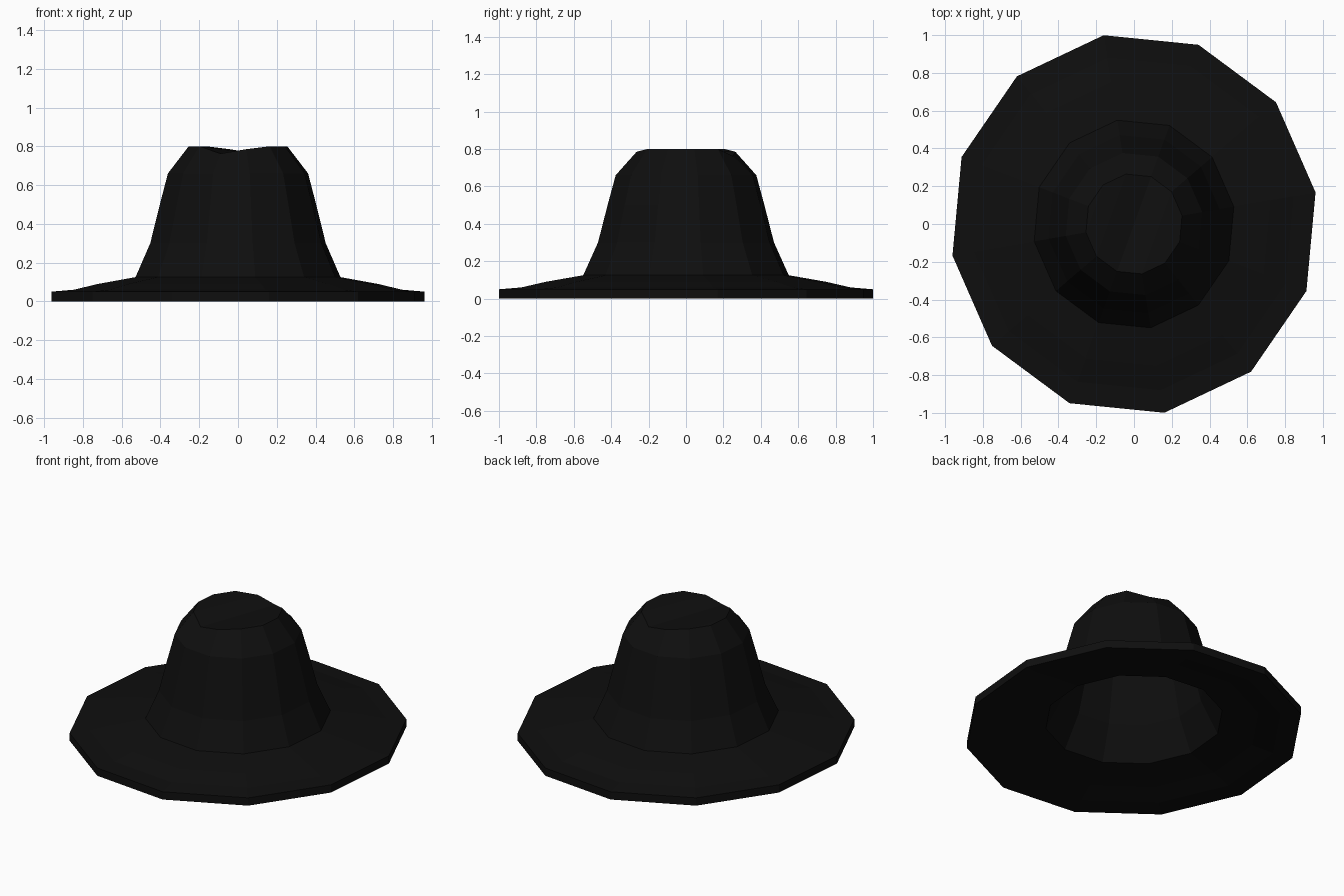
import bpy, bmesh, math

if "Cube" in bpy.data.objects:
    bpy.data.objects.remove(bpy.data.objects["Cube"])

SIDES = 12
PHASE = math.radians(9.5)
ASPECT = 0.962  # hat is slightly narrower across x

felt = bpy.data.materials.new("black felt")
felt.diffuse_color = (0.0045, 0.0045, 0.0045, 1)
felt.use_nodes = True
felt.node_tree.nodes["Principled BSDF"].inputs["Base Color"].default_value = felt.diffuse_color

# (radius, height) from brim edge up to the crown top
OUTER = [(1.013, 0.05), (0.892, 0.06), (0.76, 0.09), (0.557, 0.125),
         (0.477, 0.30), (0.425, 0.50), (0.381, 0.66), (0.268, 0.80)]
INNER = [(1.013, 0.0), (0.89, 0.01), (0.755, 0.04), (0.535, 0.077),
         (0.428, 0.28), (0.375, 0.49), (0.335, 0.635), (0.245, 0.75)]
# lowering of the top ring where the crease runs through it
DIP = {2: 0.038, 3: 0.015, 8: 0.038, 9: 0.015}

bm = bmesh.new()


def ring(r, z, dips={}):
    verts = []
    for i in range(SIDES):
        a = PHASE + i * 2 * math.pi / SIDES
        verts.append(bm.verts.new((r * ASPECT * math.cos(a), r * math.sin(a),
                                   z - dips.get(i, 0))))
    return verts


def bridge(a, b):
    for i in range(SIDES):
        j = (i + 1) % SIDES
        bm.faces.new((a[i], a[j], b[j], b[i]))


def shell(profile):
    rings = [ring(r, z, DIP if k == len(profile) - 1 else {})
             for k, (r, z) in enumerate(profile)]
    for a, b in zip(rings, rings[1:]):
        bridge(a, b)
    # creased crown top: strips parallel to the crease (vertex 2 to vertex 8)
    t = rings[-1]
    for s in (1, -1):
        for k in range(3):
            ids = [2 + s * k, 2 + s * (k + 1), 8 - s * (k + 1), 8 - s * k]
            face = list(dict.fromkeys(t[i % SIDES] for i in ids))
            bm.faces.new(face)
    return rings[0]


# outer felt, inner lining and the rim joining them
bridge(shell(INNER), shell(OUTER))
bmesh.ops.recalc_face_normals(bm, faces=bm.faces[:])

mesh = bpy.data.meshes.new("hat")
bm.to_mesh(mesh)
bm.free()
mesh.materials.append(felt)
hat = bpy.data.objects.new("hat", mesh)
bpy.context.collection.objects.link(hat)
